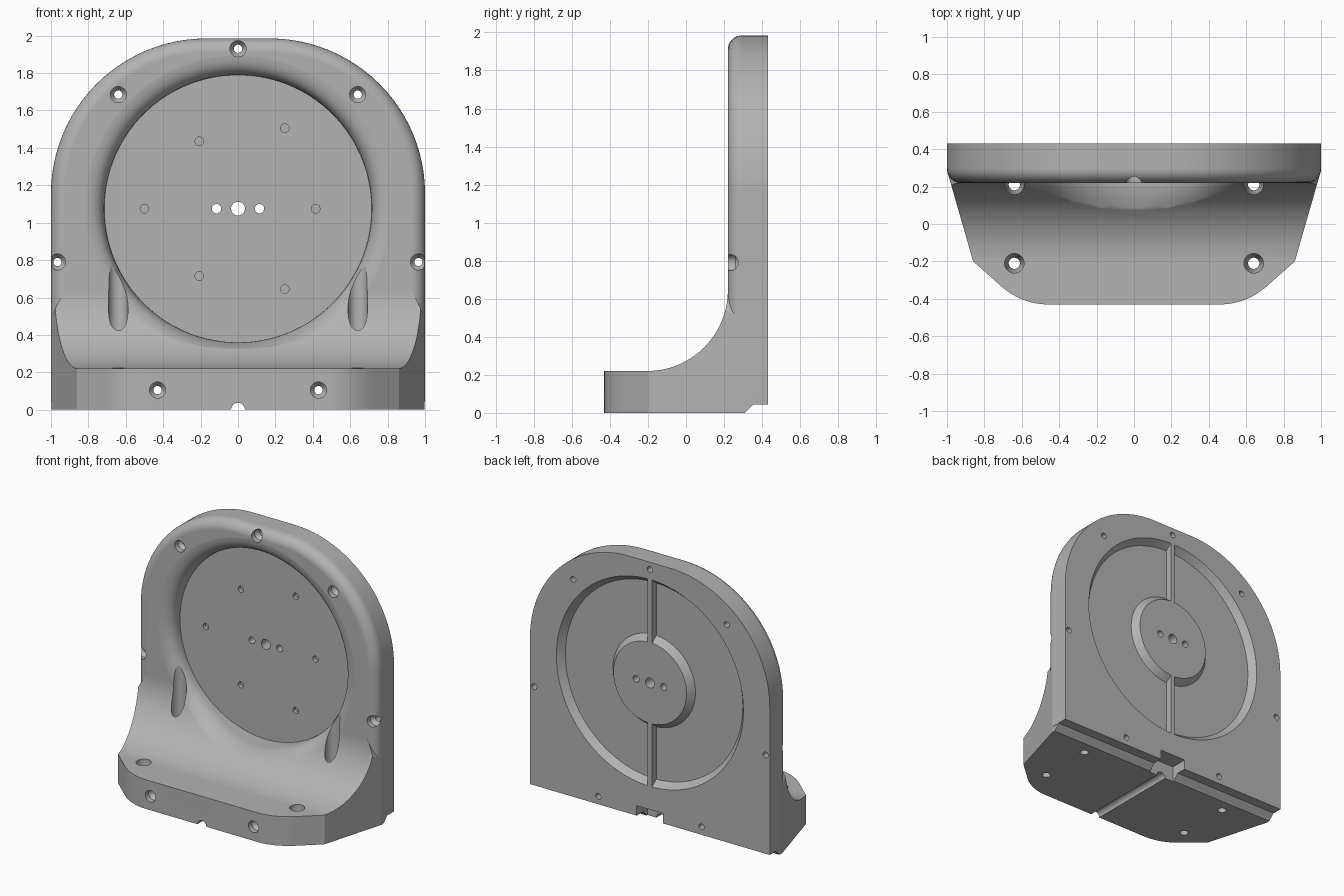
import bpy, bmesh
from math import sin, cos, pi, sqrt
from mathutils import Vector

cube = bpy.data.objects.get("Cube")
if cube:
    bpy.data.objects.remove(cube, do_unlink=True)

grey = bpy.data.materials.new("plain grey")
grey.use_nodes = True
grey.diffuse_color = (0.45, 0.45, 0.45, 1)
grey.node_tree.nodes["Principled BSDF"].inputs["Base Color"].default_value = (0.45, 0.45, 0.45, 1)

FRONT, BACK, DISC_Y = 0.22, 0.43, 0.33
MID_Z, DISC_R, LIP_R = 1.075, 0.715, 0.84
COVE_R, COVE_Y, COVE_Z = 0.425, -0.205, 0.645


def loft(name, rings):
    """Closed solid through matching rings of points, capped at both ends."""
    bm = bmesh.new()
    loops = [[bm.verts.new(p) for p in ring] for ring in rings]
    n = len(loops[0])
    for a, b in zip(loops, loops[1:]):
        for i in range(n):
            j = (i + 1) % n
            bm.faces.new((a[i], a[j], b[j], b[i]))
    bm.faces.new(loops[0])
    bm.faces.new(loops[-1])
    bmesh.ops.recalc_face_normals(bm, faces=bm.faces)
    mesh = bpy.data.meshes.new(name)
    bm.to_mesh(mesh)
    bm.free()
    mesh.materials.append(grey)
    ob = bpy.data.objects.new(name, mesh)
    bpy.context.collection.objects.link(ob)
    return ob


def place(axis, a, b, d):
    return {"x": (d, a, b), "y": (a, d, b), "z": (a, b, d)}[axis]


def prism(name, outline, axis, lo, hi):
    return loft(name, [[place(axis, a, b, d) for a, b in outline] for d in (lo, hi)])


def box(name, x, y0, y1, z0, z1):
    return prism(name, [(-x, z0), (x, z0), (x, z1), (-x, z1)], "y", y0, y1)


def bore(name, a, b, axis, profile, n=32):
    """Round solid; the profile lists (radius, distance along the axis)."""
    angles = [2 * pi * i / n for i in range(n)]
    return loft(name, [[place(axis, a + r * cos(t), b + r * sin(t), d) for t in angles]
                       for r, d in profile])


def combine(ob, tool, operation="DIFFERENCE"):
    mod = ob.modifiers.new("combine", "BOOLEAN")
    mod.operation, mod.solver, mod.object = operation, "EXACT", tool
    bpy.context.view_layer.objects.active = ob
    bpy.ops.object.modifier_apply(modifier=mod.name)
    bpy.data.objects.remove(tool, do_unlink=True)


def front_y(z):
    """Depth of the front surface at a height."""
    if z >= COVE_Z:
        return FRONT
    return COVE_Y + sqrt(max(0, COVE_R ** 2 - (COVE_Z - z) ** 2))


def bezier(p0, p1, p2, steps):
    for i in range(steps + 1):
        t = i / steps
        yield Vector(p0) * (1 - t) ** 2 + Vector(p1) * 2 * t * (1 - t) + Vector(p2) * t * t


# Upright arched plate with a rounded front edge
def arch(inset):
    arc = [i * pi / 48 for i in range(25)]
    r = 0.83 - inset
    right = [(1 - inset, 0.045)] + [(0.17 + r * cos(t), 1.155 + r * sin(t)) for t in arc]
    return right + [(-x, z) for x, z in reversed(right)]


ROUND = 0.075
layers = [(0, BACK)]
for k in range(9):
    t = k * pi / 16
    layers.append((ROUND * (1 - cos(t)), FRONT + ROUND * (1 - sin(t))))
body = loft("bracket_body", [[(x, y, z) for x, z in arch(i)] for i, y in layers])

# Foot: coved side profile trimmed by its plan
cove = [(COVE_Y + COVE_R * cos(i * pi / 64), COVE_Z - COVE_R * sin(i * pi / 64)) for i in range(33)]
side = [(-0.43, 0), (0.31, 0), (0.357, 0.047), (0.4, 0.047), (0.4, COVE_Z)] + cove + [(-0.43, 0.22)]
foot = prism("foot", side, "x", -1.2, 1.2)
half = [(0.998, 0.5), (0.998, 0.28), (0.86, -0.2)]
half += [tuple(p) for p in bezier((0.73, -0.315), (0.61, -0.43), (0.46, -0.43), 10)]
plan = half + [(-x, y) for x, y in reversed(half)]
combine(foot, prism("plan_trim", plan, "z", -0.2, 1), "INTERSECT")
shoulder = [(1.1, -0.1), (1.02, 0.45), (0.92, 0.66)]
shoulder += [(-x, z) for x, z in reversed(shoulder)]
combine(foot, prism("shoulder_trim", shoulder, "y", -0.7, 0.7), "INTERSECT")
combine(body, foot, "UNION")

# Round front recess whose lip rolls over into the front surface
columns = []
for i in range(96):
    t = 2 * pi * (i + 0.5) / 96
    y_in = front_y(MID_Z + DISC_R * sin(t))
    y_out = front_y(MID_Z + LIP_R * sin(t)) - 0.001
    start = min(DISC_Y - 0.002, y_in + 0.11)
    curve = list(bezier((DISC_R, start), (DISC_R, y_in), (LIP_R, y_out), 10))
    column = [(DISC_R, DISC_Y)] + [tuple(p) for p in curve] + [(LIP_R, -0.7)]
    columns.append([(r * cos(t), y, MID_Z + r * sin(t)) for r, y in column])
combine(body, loft("front_recess", list(zip(*columns))))

# Ring-shaped back recess around a hub, bridged by a vertical rib
ring = bore("back_recess", 0, MID_Z, "y", [(0.74, 0.38), (0.796, 0.45)], 96)
combine(ring, bore("hub", 0, MID_Z, "y", [(0.353, 0.37), (0.281, 0.46)], 64))
combine(ring, box("rib", 0.018, 0.3, 0.6, 0.1, 2))
combine(body, ring)

# Countersunk screw holes from front to back
screws = [(0, 1.93, FRONT)]
for s in (-1, 1):
    screws += [(s * 0.64, 1.685, FRONT), (s * 0.965, 0.79, FRONT), (s * 0.43, 0.105, -0.43)]
for x, z, y in screws:
    combine(body, bore("screw_hole", x, z, "y",
                       [(0.043, y - 0.1), (0.043, y + 0.04), (0.022, y + 0.07), (0.022, 0.6)]))

# Vertical mounting holes in the foot
for s in (-1, 1):
    for y, top in ((-0.21, 0.6), (0.21, 0.95)):
        combine(body, bore("foot_hole", s * 0.64, y, "z",
                           [(0.03, -0.1), (0.03, 0.11), (0.052, 0.15), (0.052, top)]))

# Hub holes run through, the disc holes are blind
for x, r in ((0, 0.037), (-0.115, 0.025), (0.115, 0.025)):
    combine(body, bore("hub_hole", x, MID_Z, "y", [(r, 0.2), (r, 0.6)]))
for x, dz in ((-0.5, 0), (0.415, 0), (-0.207, 0.36), (-0.207, -0.36), (0.25, 0.43), (0.25, -0.43)):
    combine(body, bore("disc_hole", x, MID_Z + dz, "y", [(0.023, 0.25), (0.023, 0.36)], 24))

# Cable pocket and channel underneath
combine(body, box("cable_pocket", 0.11, 0.3, 0.6, -0.1, 0.12))
combine(body, bore("cable_channel", 0, 0, "y", [(0.037, -0.6), (0.037, 0.35)]))

# Smooth curved faces, keep hard edges
bpy.ops.object.select_all(action="DESELECT")
body.select_set(True)
bpy.context.view_layer.objects.active = body
bpy.ops.object.shade_smooth_by_angle(angle=pi / 6)
weighted = body.modifiers.new("even shading", "WEIGHTED_NORMAL")
weighted.keep_sharp = True
